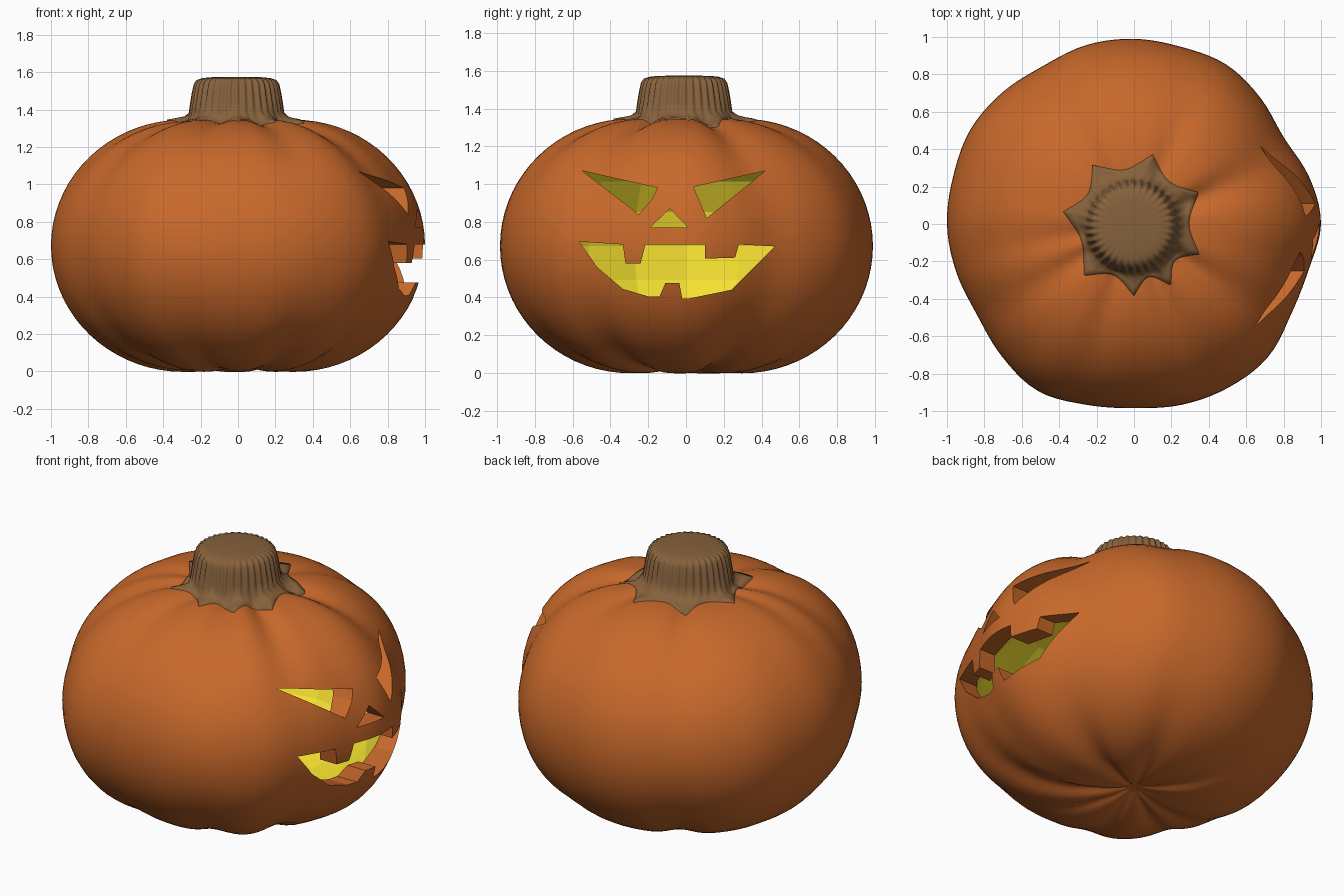
import bpy, bmesh, math
from math import pi, sin, cos

if "Cube" in bpy.data.objects:
    bpy.data.objects.remove(bpy.data.objects["Cube"])

def material(name, rgb):
    m = bpy.data.materials.new(name)
    m.diffuse_color = (*rgb, 1)
    m.use_nodes = True
    m.node_tree.nodes["Principled BSDF"].inputs["Base Color"].default_value = m.diffuse_color
    return m

orange = material("pumpkin_skin", (0.58, 0.14, 0.024))
yellow = material("pumpkin_inside", (0.91, 0.75, 0.03))
brown = material("stem_brown", (0.24, 0.12, 0.045))

# Plan outline: radius every 15 degrees, starting at +x
PLAN = [1.0, .97, .925, .955, .985, .98, .99, .99, .975, .995, 1.01, 1.0,
        1.0, .985, .97, 1.0, 1.03, 1.0, .985, 1.0, 1.01, 1.01, .97, .965]
# Grooves that deepen toward top and bottom: angle, depth
GROOVES = [(22, .06), (65, .03), (122, .035), (190, .03), (213, .04),
           (252, .03), (292, .04), (325, .055)]
MID = 0.672

def plan_radius(a):
    t = (math.degrees(a) % 360) / 15
    i, f = int(t), t % 1
    p0, p1, p2, p3 = (PLAN[(i + k) % 24] for k in (-1, 0, 1, 2))
    return p1 + .5*f*(p2 - p0 + f*(2*p0 - 5*p1 + 4*p2 - p3 + f*(3*(p1 - p2) + p3 - p0)))

def groove(a):
    d = math.degrees(a)
    return sum(g * math.exp(-(((d - c + 180) % 360 - 180) / 9) ** 2) for c, g in GROOVES)

def skin(a, r, s):
    """Point of the skin at angle a; r is profile radius, s is height from -1 to 1."""
    k = 1 - groove(a) * s * s * min(1, r / .25)
    rr = r * k * plan_radius(a)
    return rr * cos(a), rr * sin(a), MID + .674 * s * k

def cap(r):
    return 1 - .08 * (1 - r / .3) ** 2

def top_height(a, r):
    s = cap(r) if r < .3 else math.sqrt(1 - ((r - .3) / .7) ** 2)
    return skin(a, r, s)[2]

def lathe(bm, rings, n, point, mat=0, smooth=True, flip=False):
    """Skin closed rings from bottom to top, fanning to a pole at radius 0."""
    rows = []
    for ring in rings:
        if ring[0] == 0:
            rows.append([bm.verts.new(point(0, *ring))] * n)
        else:
            rows.append([bm.verts.new(point(2*pi*i/n, *ring)) for i in range(n)])
    for lo, hi in zip(rows, rows[1:]):
        for i in range(n):
            j = (i + 1) % n
            quad = list(dict.fromkeys((lo[i], lo[j], hi[j], hi[i])))
            f = bm.faces.new(quad[::-1] if flip else quad)
            f.material_index, f.smooth = mat, smooth

def finish(bm, name, *mats):
    me = bpy.data.meshes.new(name)
    bm.to_mesh(me)
    bm.free()
    for m in mats:
        me.materials.append(m)
    ob = bpy.data.objects.new(name, me)
    bpy.context.collection.objects.link(ob)
    return ob

# Hollow body: smooth lobed skin and a faceted lining
bm = bmesh.new()
caps = [(r, cap(r)) for r in (0, .06, .12, .18, .24)]
arc = [(.3 + .7*cos(t), sin(t)) for t in (-pi/2 + pi*i/36 for i in range(37))]
lathe(bm, [(r, -s) for r, s in caps] + arc + caps[::-1], 120, skin)

def lining(a, r, z):
    k = plan_radius(a)
    return r * k * cos(a), r * k * sin(a), z

inner = [(0, MID - .56)] + [(.24 + .66*cos(t), MID + .58*sin(t))
         for t in (-pi/2 + pi*i/10 for i in range(11))] + [(0, MID + .56)]
lathe(bm, inner, 20, lining, mat=1, smooth=False, flip=True)
body = finish(bm, "pumpkin_body", orange, yellow)

# Face openings drawn in the y-z plane, cut straight along x
FACE = {
    "eye_left": [(-.55, 1.07), (-.15, .98), (-.18, .92), (-.25, .84)],
    "eye_right": [(.42, 1.07), (.04, .985), (.11, .82)],
    "nose": [(-.19, .77), (-.085, .87), (.01, .77)],
    "mouth": [(-.565, .695), (-.335, .68), (-.32, .58), (-.24, .58), (-.215, .68),
              (.10, .68), (.10, .605), (.26, .61), (.28, .68), (.47, .67), (.24, .44),
              (.02, .395), (-.02, .395), (-.035, .475), (-.11, .475), (-.14, .405),
              (-.2, .405), (-.335, .445), (-.47, .56)],
}
bm = bmesh.new()
for outline in FACE.values():
    f = bm.faces.new([bm.verts.new((.3, y, z)) for y, z in outline])
    out = bmesh.ops.extrude_face_region(bm, geom=[f])
    for v in out["geom"]:
        if isinstance(v, bmesh.types.BMVert):
            v.co.x = 1.3
bmesh.ops.recalc_face_normals(bm, faces=bm.faces)
cutter = finish(bm, "face_cutter", orange)
cutter.hide_render = True

mod = body.modifiers.new("carve", 'BOOLEAN')
mod.operation, mod.solver, mod.object = 'DIFFERENCE', 'EXACT', cutter
bpy.context.view_layer.objects.active = body
bpy.ops.object.modifier_apply(modifier=mod.name)
bpy.data.objects.remove(cutter)

# Fluted stem with a pointed collar lying on the skin
TIPS = [26, 75, 125, 170, 226, 270, 301, 335]

def collar(a):
    d = math.degrees(a) % 360
    for t0, t1 in zip(TIPS, TIPS[1:] + [TIPS[0] + 360]):
        e = d if d >= TIPS[0] else d + 360
        if t0 <= e < t1:
            u = (e - t0) / (t1 - t0)
            return .295 + .09 * (2*u - 1) ** 2
    return .3

def stem_point(a, r, z, flute, spread):
    if spread:                      # collar rings, blended between neck and tips
        rr = .26 + (collar(a) - .26) * spread
        h = top_height(a, rr) + z
        return rr * cos(a), rr * sin(a), h
    rr = r + flute * cos(36 * a)
    return rr * cos(a) - .008, rr * sin(a) - .01, z

rings = [(1, -.03, 0, 1), (1, .006, 0, 1), (1, .010, 0, .6), (1, .018, 0, .25),
         (.252, 1.385, .003, 0), (.243, 1.43, .006, 0), (.232, 1.49, .007, 0),
         (.222, 1.535, .007, 0), (.208, 1.558, .006, 0), (.18, 1.568, .004, 0),
         (.14, 1.573, 0, 0), (0, 1.575, 0, 0)]
bm = bmesh.new()
lathe(bm, rings, 216, stem_point)
stem = finish(bm, "stem", brown)
